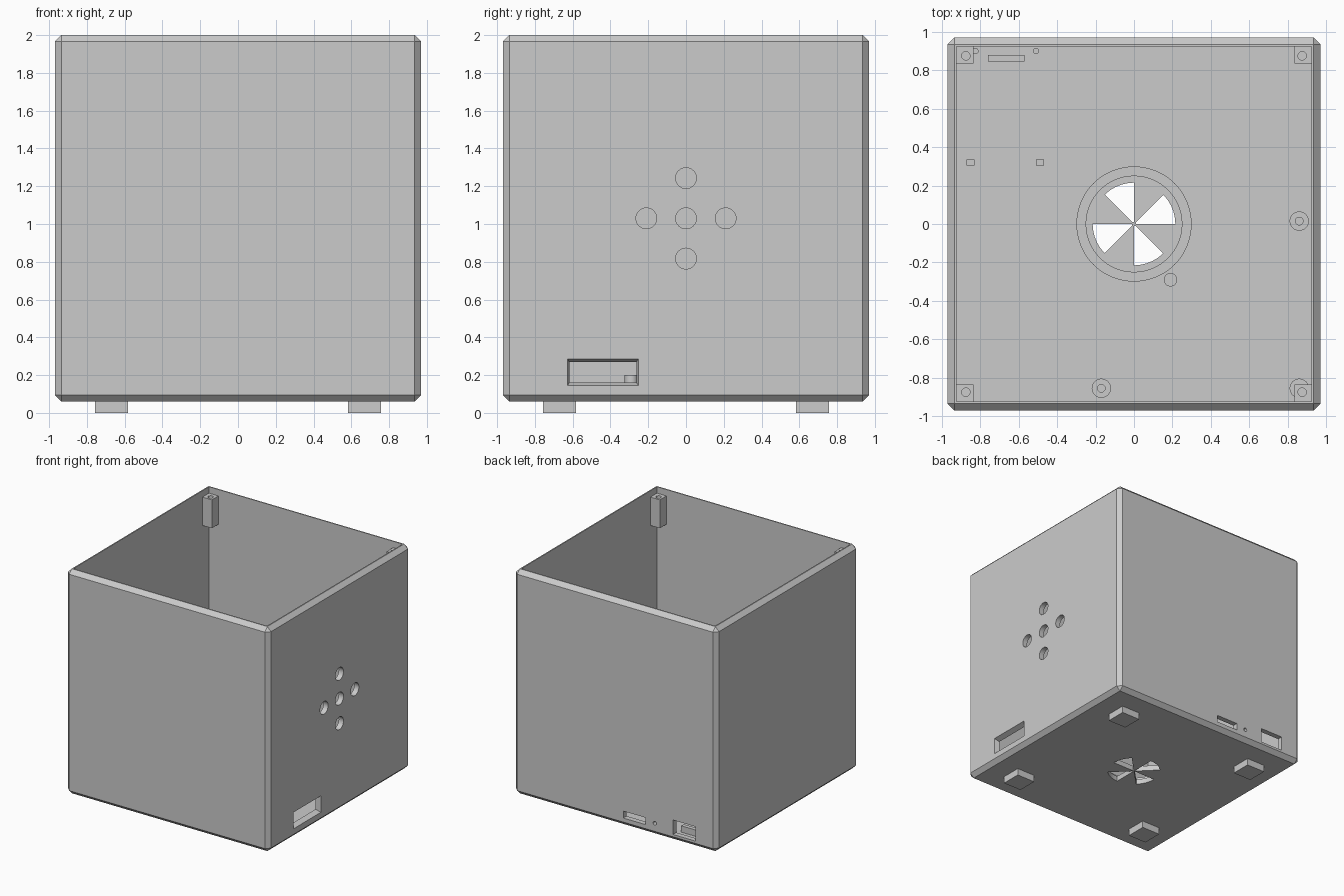
import bpy, bmesh, math
from mathutils import Matrix

if "Cube" in bpy.data.objects:
    bpy.data.objects.remove(bpy.data.objects["Cube"], do_unlink=True)

GREY = bpy.data.materials.new("grey_plastic")
GREY.use_nodes = True
COLOUR = (0.6, 0.6, 0.6, 1)
GREY.diffuse_color = COLOUR
GREY.node_tree.nodes["Principled BSDF"].inputs["Base Color"].default_value = COLOUR

WALL = 0.97      # outer half width
INNER = 0.925    # inner half width
BASE = 0.06      # underside height
FLOOR = 0.105    # inside floor height


def finish(name, bm):
    bmesh.ops.recalc_face_normals(bm, faces=bm.faces)
    mesh = bpy.data.meshes.new(name)
    bm.to_mesh(mesh)
    bm.free()
    mesh.materials.append(GREY)
    obj = bpy.data.objects.new(name, mesh)
    bpy.context.collection.objects.link(obj)
    return obj


def box(name, x, y, z, chamfer=0):
    """Box from (min, max) pairs."""
    bm = bmesh.new()
    bmesh.ops.create_cube(bm, size=1)
    for v in bm.verts:
        v.co = [r[0] if c < 0 else r[1] for r, c in zip((x, y, z), v.co)]
    if chamfer:
        bmesh.ops.bevel(bm, geom=bm.edges[:], offset=chamfer, segments=1,
                        affect='EDGES', profile=0.5)
    return finish(name, bm)


def rod(name, centre, radius, length, axis='Z', sides=32):
    """Cylinder centred on a point, along one axis."""
    turn = Matrix() if axis == 'Z' else Matrix.Rotation(math.pi / 2, 4, {'X': 'Y', 'Y': 'X'}[axis])
    bm = bmesh.new()
    bmesh.ops.create_cone(bm, cap_ends=True, segments=sides, radius1=radius, radius2=radius,
                          depth=length, matrix=Matrix.Translation(centre) @ turn)
    return finish(name, bm)


def prism(name, points, z0, z1):
    bm = bmesh.new()
    face = bm.faces.new([bm.verts.new((x, y, z0)) for x, y in points])
    new = bmesh.ops.extrude_face_region(bm, geom=[face])["geom"]
    bmesh.ops.translate(bm, verts=[g for g in new if isinstance(g, bmesh.types.BMVert)],
                        vec=(0, 0, z1 - z0))
    return finish(name, bm)


def cut(target, cutter):
    mod = target.modifiers.new("cut", 'BOOLEAN')
    mod.operation, mod.solver, mod.object = 'DIFFERENCE', 'EXACT', cutter
    bpy.context.view_layer.update()
    graph = bpy.context.evaluated_depsgraph_get()
    mesh = bpy.data.meshes.new_from_object(target.evaluated_get(graph))
    target.modifiers.clear()
    target.data = mesh
    bpy.data.objects.remove(cutter, do_unlink=True)


def smooth(obj):
    bpy.ops.object.select_all(action='DESELECT')
    obj.select_set(True)
    bpy.context.view_layer.objects.active = obj
    bpy.ops.object.shade_smooth_by_angle(angle=math.radians(30))


def tube(name, x, y, outer, inner, z0, z1):
    obj = rod(name, (x, y, (z0 + z1) / 2), outer, z1 - z0, sides=48)
    cut(obj, rod("bore", (x, y, z1), inner, 2 * (z1 - z0) + 0.1))
    smooth(obj)


# Open-topped chamfered case
case = box("case", (-WALL, WALL), (-WALL, WALL), (BASE, 2), chamfer=0.035)
cut(case, box("cavity", (-INNER, INNER), (-INNER, INNER), (FLOOR, 2.2)))

# Cross of round holes in one side
for y, z in ((0, 0), (0.21, 0), (-0.21, 0), (0, 0.213), (0, -0.213)):
    cut(case, rod("hole", (0.95, y, 1.03 + z), 0.055, 0.2, 'X'))

# Tapered window low in the same side
window = box("window", (0.915, 0.98), (-0.63, -0.25), (0.14, 0.29))
for v in window.data.vertices:
    if v.co.x < 0.95:
        v.co.y = -0.44 + (v.co.y + 0.44) * 0.92
        v.co.z = 0.215 + (v.co.z - 0.215) * 0.66
cut(case, window)

# Sockets and pinhole at the back
cut(case, box("socket", (-0.29, -0.08), (0.9, 1), (0.13, 0.19)))
cut(case, box("socket", (-0.77, -0.555), (0.9, 1), (0.115, 0.24)))
cut(case, rod("pinhole", (-0.38, 0.95, 0.165), 0.016, 0.2, 'Y', 16))

# Four pie-shaped vents through the floor
for k in range(4):
    arc = [math.radians(90 * k + 45 * i / 10) for i in range(11)]
    sector = [(0.215 * math.cos(a), 0.215 * math.sin(a)) for a in arc]
    sector += [(0.012 * math.cos(a), 0.012 * math.sin(a)) for a in (arc[-1], arc[0])]
    cut(case, prism("vent", sector, 0, 0.2))
smooth(case)

# Feet and screw posts in each corner
for sx, side in ((-1, "right"), (1, "left")):
    for sy, end in ((-1, "front"), (1, "back")):
        fx, fy = 0.67 * sx, 0.67 * sy
        box(f"{end}_{side}_foot", (fx - 0.088, fx + 0.088), (fy - 0.088, fy + 0.088), (0, BASE + 0.005))
        px, py = sorted((0.835 * sx, INNER * sx)), sorted((0.835 * sy, INNER * sy))
        post = box(f"{end}_{side}_post", px, py, (1.7, 1.945))
        cut(post, rod("screw_hole", (0.875 * sx, 0.875 * sy, 1.945), 0.022, 0.3, sides=24))
        smooth(post)

# Floor fittings
tube("vent_ring", 0, 0, 0.3, 0.25, FLOOR - 0.005, 0.14)
for x, y in ((0.86, 0.015), (-0.17, -0.855), (0.86, -0.855)):
    tube("standoff", x, y, 0.05, 0.02, FLOOR - 0.005, 0.16)
smooth(rod("floor_peg", (0.19, -0.29, 0.15), 0.035, 0.1))
for x in (-0.825, -0.51):
    smooth(rod("board_pin", (x, 0.9, 0.13), 0.016, 0.06, sides=16))
box("board_rest", (-0.76, -0.57), (0.845, 0.88), (FLOOR - 0.005, 0.16))
for x in (-0.85, -0.49):
    box("board_clip", (x - 0.021, x + 0.021), (0.304, 0.336), (FLOOR - 0.005, 0.16))
